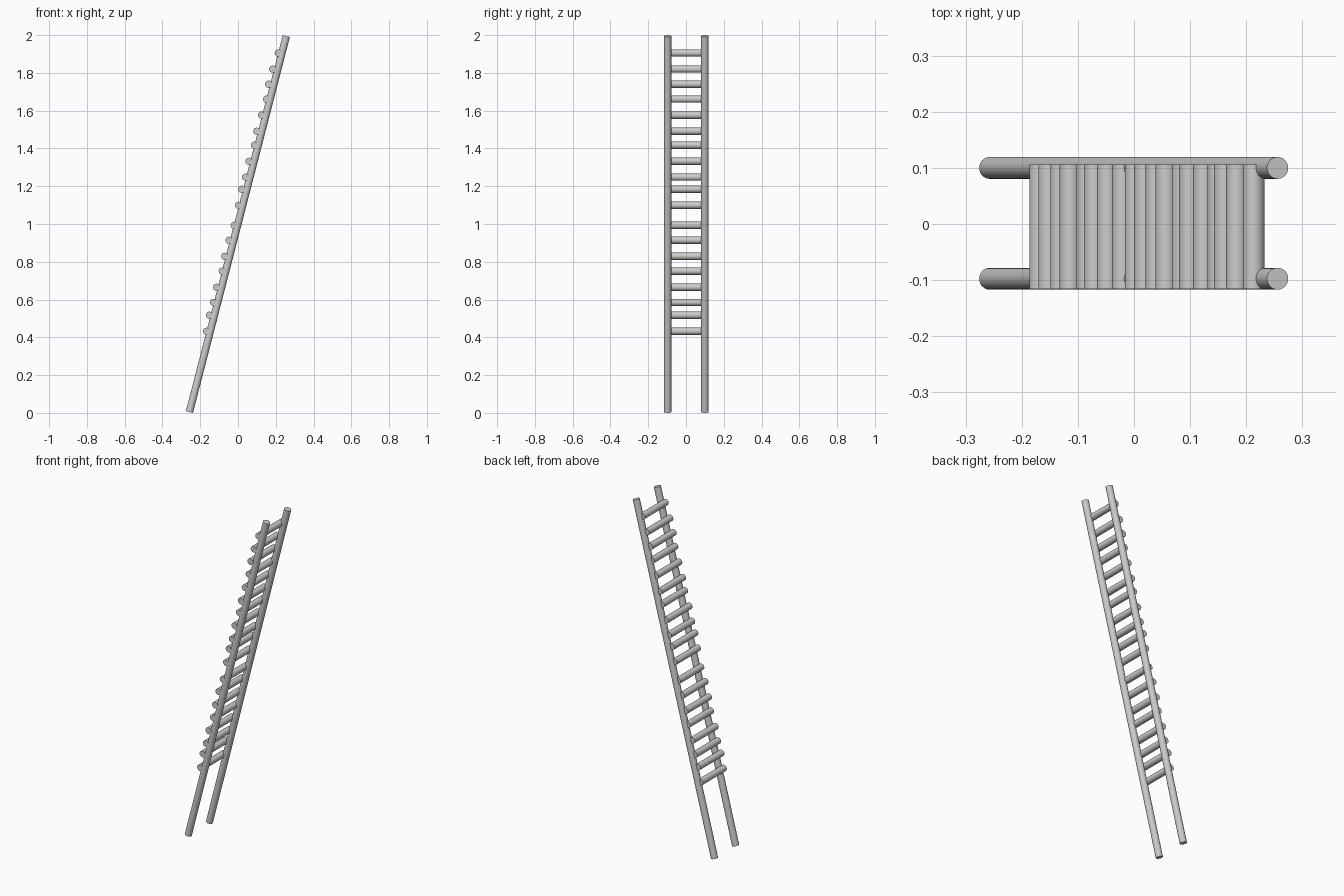
import bpy
import math
from mathutils import Vector

if "Cube" in bpy.data.objects:
    bpy.data.objects.remove(bpy.data.objects["Cube"])

RADIUS = 0.0195


def rod(name, start, end, radius=RADIUS):
    """Round capped pole between two points."""
    start, end = Vector(start), Vector(end)
    axis = end - start
    bpy.ops.mesh.primitive_cylinder_add(
        vertices=32, radius=radius, depth=axis.length,
        location=(start + end) / 2,
        rotation=axis.to_track_quat('Z', 'Y').to_euler())
    obj = bpy.context.object
    obj.name = name
    bpy.ops.object.shade_smooth_by_angle(angle=math.radians(40))
    return obj


# Two leaning side rails
for name, y in (("front_rail", -0.0975), ("back_rail", 0.1)):
    rod(name, (-0.257, y, 0.005), (0.256, y, 1.995))

# Hand-spaced rungs: height, and how far each sits off the rail axis
rungs = [(0.432, 0.021), (0.517, 0.027), (0.585, 0.023), (0.665, 0.027),
         (0.750, 0.019), (0.829, 0.026), (0.914, 0.025), (0.993, 0.018),
         (1.099, 0.023), (1.184, 0.028), (1.248, 0.024), (1.332, 0.028),
         (1.417, 0.021), (1.491, 0.027), (1.576, 0.024), (1.661, 0.020),
         (1.740, 0.029), (1.820, 0.028), (1.905, 0.020)]
slope = 0.513 / 1.99
for i, (z, offset) in enumerate(rungs):
    x = (z - 1.0) * slope - offset
    rod(f"rung_{i + 1}", (x, -0.116, z), (x, 0.106, z), 0.019)
